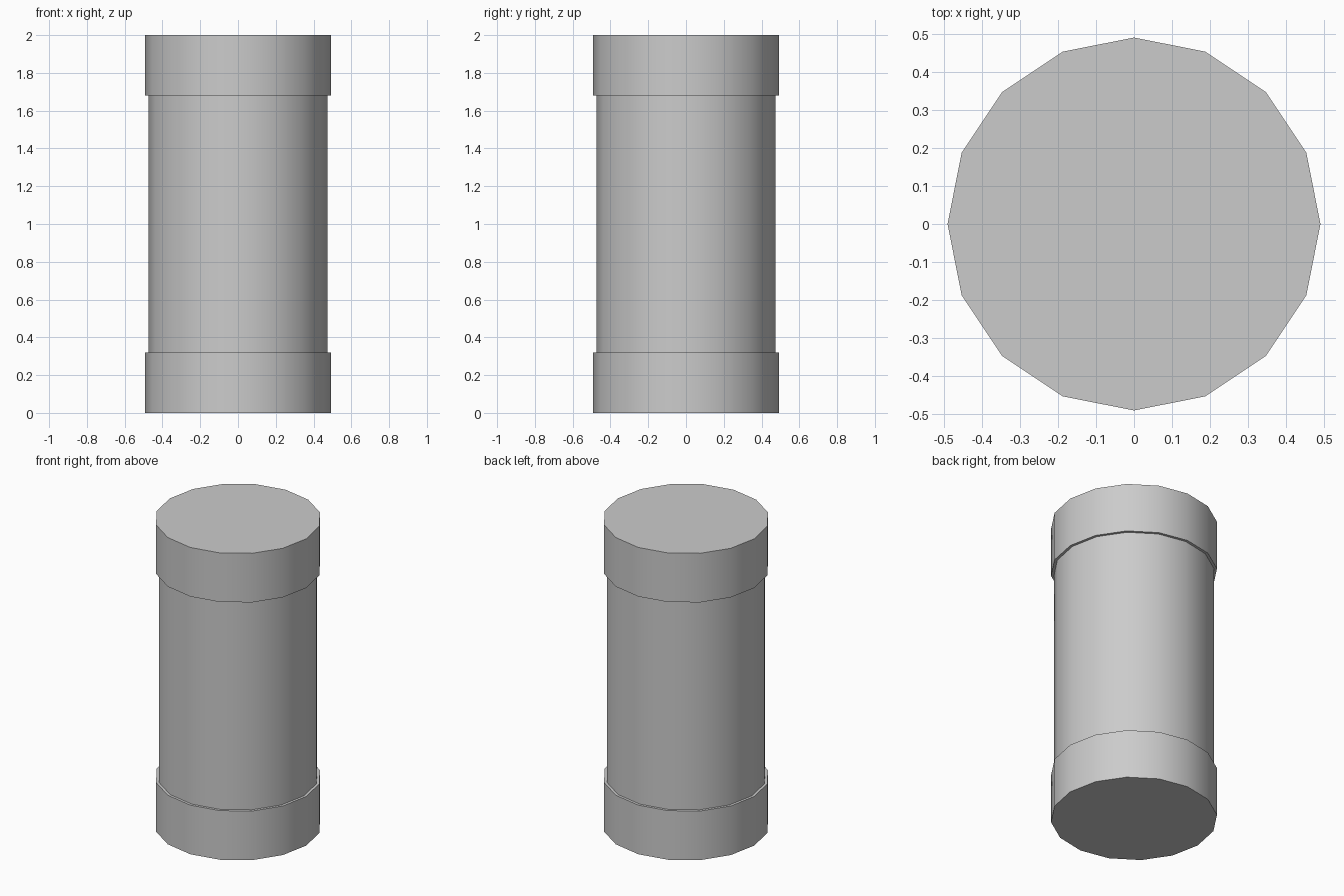
import bpy
import math

if "Cube" in bpy.data.objects:
    bpy.data.objects.remove(bpy.data.objects["Cube"])

SIDES = 16
HEIGHT = 2.0
BAND_HEIGHT = 0.32
BAND_RADIUS = 0.492
BODY_RADIUS = 0.475


def drum(name, radius, z0, z1, fill):
    """Sixteen-sided upright drum with smooth sides and sharp rims."""
    bpy.ops.mesh.primitive_cylinder_add(
        vertices=SIDES, radius=radius, depth=z1 - z0,
        end_fill_type=fill, location=(0, 0, (z0 + z1) / 2))
    obj = bpy.context.object
    obj.name = name
    bpy.ops.object.shade_smooth_by_angle(angle=math.radians(30))
    return obj


# End bands, slightly wider than the body
drum("bottom_band", BAND_RADIUS, 0, BAND_HEIGHT, 'NGON')
drum("top_band", BAND_RADIUS, HEIGHT - BAND_HEIGHT, HEIGHT, 'NGON')

# Recessed middle, open-ended because the bands close it
drum("body", BODY_RADIUS, BAND_HEIGHT, HEIGHT - BAND_HEIGHT, 'NOTHING')
